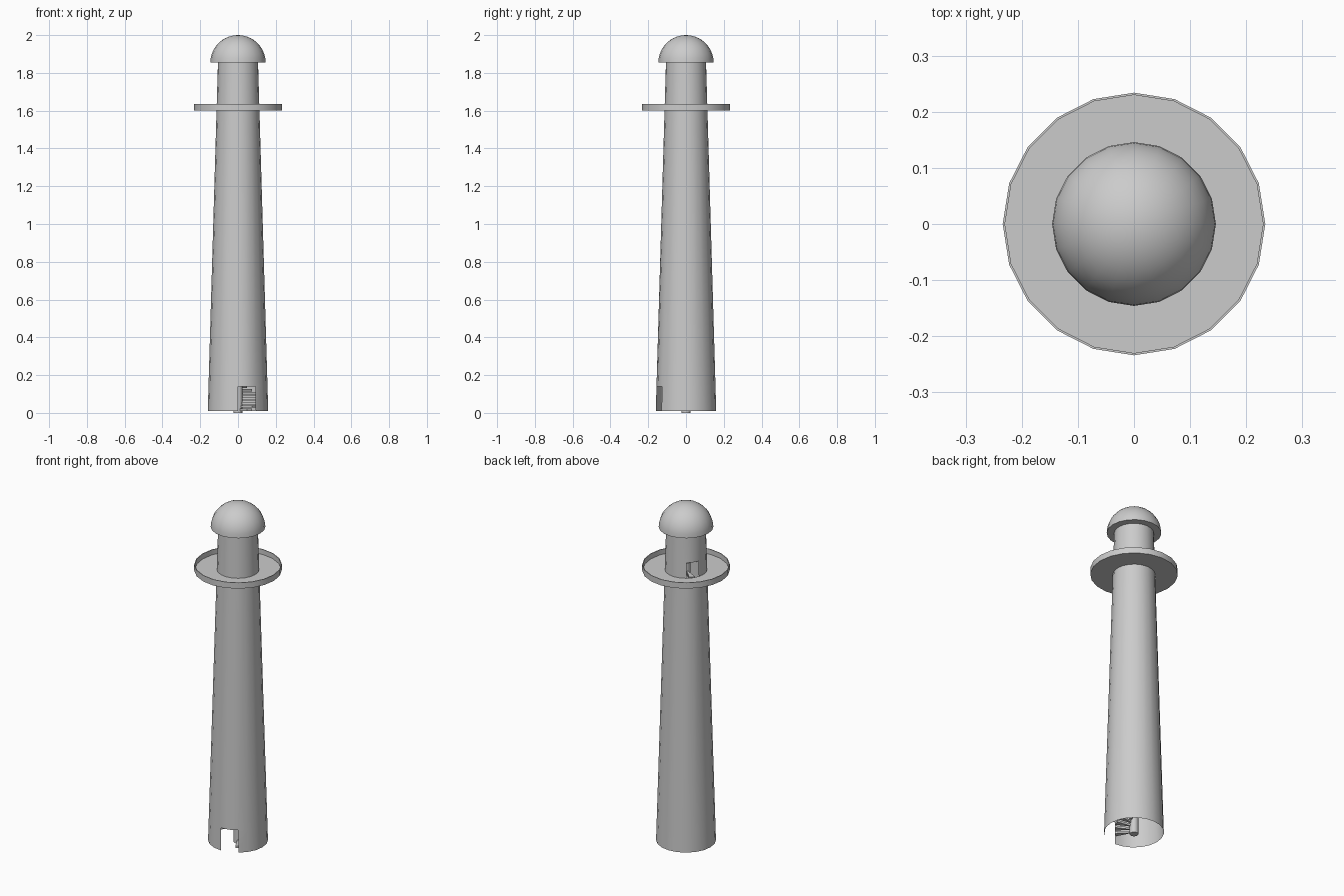
import bpy, bmesh
from math import sin, cos, pi, radians

if "Cube" in bpy.data.objects:
    bpy.data.objects.remove(bpy.data.objects["Cube"])

SIDES = 20


def finish(name, bm):
    bmesh.ops.remove_doubles(bm, verts=bm.verts, dist=1e-5)
    bmesh.ops.recalc_face_normals(bm, faces=bm.faces)
    mesh = bpy.data.meshes.new(name)
    bm.to_mesh(mesh)
    bm.free()
    ob = bpy.data.objects.new(name, mesh)
    bpy.context.collection.objects.link(ob)
    bpy.ops.object.select_all(action='DESELECT')
    ob.select_set(True)
    bpy.context.view_layer.objects.active = ob
    bpy.ops.object.shade_smooth_by_angle(angle=radians(35))
    return ob


def lathe(name, profile, openings=(), sides=SIDES):
    """Revolve (radius, z) points; openings are (band, side) faces left out."""
    bm = bmesh.new()
    rings = []
    for r, z in profile:
        if r == 0:
            rings.append([bm.verts.new((0, 0, z))] * sides)
        else:
            rings.append([bm.verts.new((r * cos(2 * pi * i / sides),
                                        r * sin(2 * pi * i / sides), z))
                          for i in range(sides)])
    for b in range(len(rings) - 1):
        for i in range(sides):
            if (b, i) in openings:
                continue
            j = (i + 1) % sides
            quad = [rings[b][i], rings[b][j], rings[b + 1][j], rings[b + 1][i]]
            bm.faces.new(list(dict.fromkeys(quad)))
    return finish(name, bm)


# Hollow tapered tower with a ground doorway and a balcony doorway
def wall_r(z):
    return 0.16 - 0.054 * (z - 0.01) / 1.85


levels = [0.01, 0.14, 1.605, 1.695, 1.86]
lathe("tower_wall", [(wall_r(z), z) for z in levels],
      openings={(0, 15), (0, 16), (2, 7), (2, 8)})

# Balcony floor with thin parapet
lathe("balcony", [(0.112, 1.605), (0.23, 1.605), (0.23, 1.635), (0.234, 1.635),
                  (0.234, 1.6), (0.112, 1.6), (0.112, 1.605)])

# Domed roof, flat underneath
R = 0.146
dome = [(0, 1.856)] + [(R * cos(k * pi / 20), 1.856 + (2 - 1.856) * sin(k * pi / 20))
                       for k in range(10)] + [(0, 2.0)]
lathe("dome_roof", dome)

# Central stair pole
lathe("stair_pole", [(0, 0), (0.024, 0), (0.024, 1.65), (0, 1.65)], sides=12)

# Spiral stair: wedge treads climbing from the door to the balcony
bm = bmesh.new()
STEPS = 92
for s in range(STEPS):
    a0 = radians(-63 + 18 * s)
    a1 = a0 + radians(18)
    top = 0.022 + s * (1.605 - 0.022) / (STEPS - 1)
    corners = [(0.022, a0), (0.103, a0), (0.103, a1), (0.022, a1)]
    lo, hi = [[bm.verts.new((r * cos(a), r * sin(a), z)) for r, a in corners]
              for z in (top - 0.012, top)]
    bm.faces.new(lo[::-1])
    bm.faces.new(hi)
    for i in range(4):
        j = (i + 1) % 4
        bm.faces.new((lo[i], lo[j], hi[j], hi[i]))
finish("spiral_stairs", bm)
